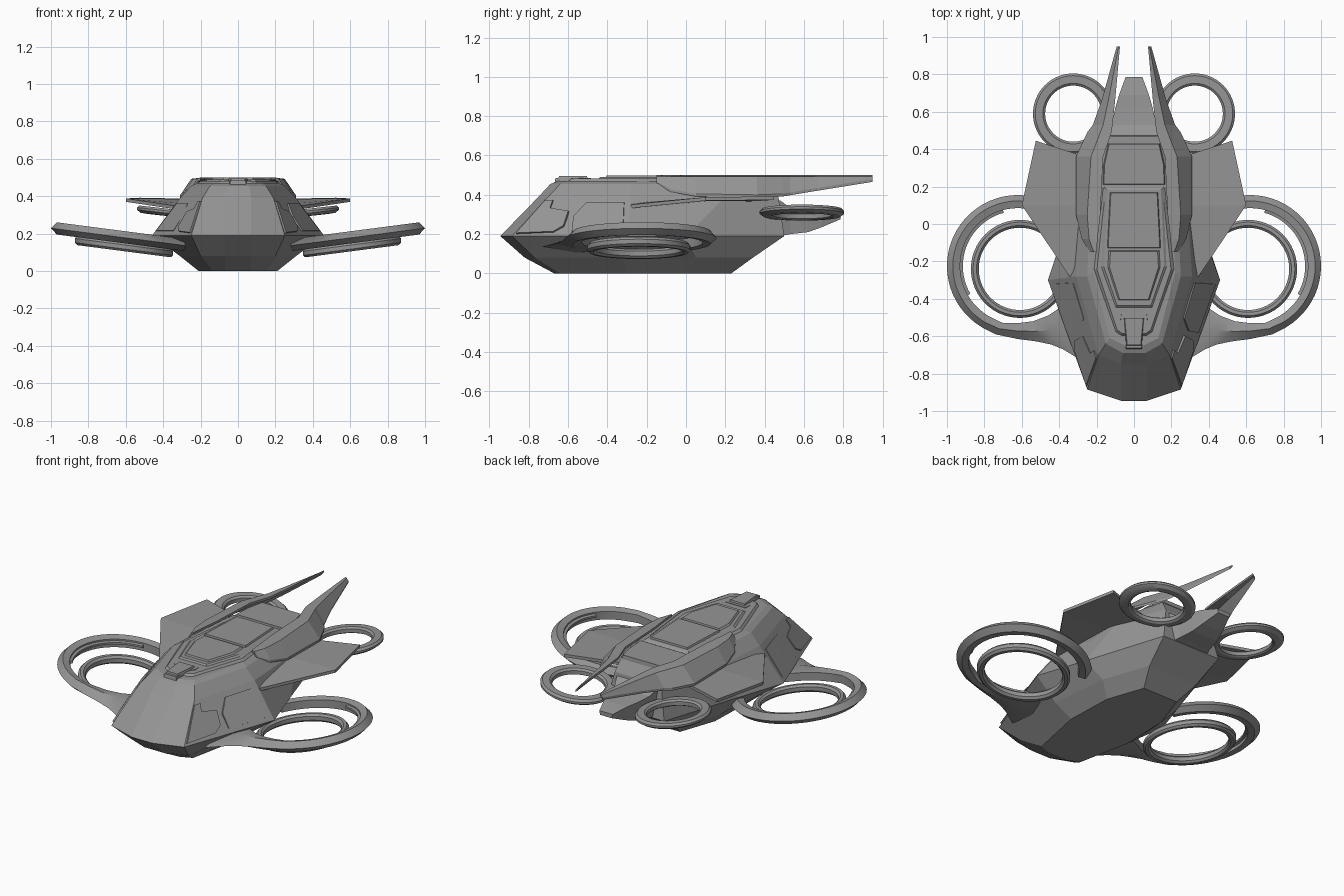
import bpy, bmesh
from math import sin, cos, radians, pi
from mathutils import Vector

cube = bpy.data.objects.get("Cube")
if cube:
    bpy.data.objects.remove(cube, do_unlink=True)

grey = bpy.data.materials.new("hull_grey")
grey.use_nodes = True
COLOUR = (0.3, 0.3, 0.3, 1)
grey.diffuse_color = COLOUR
grey.node_tree.nodes["Principled BSDF"].inputs["Base Color"].default_value = COLOUR


def loft(name, rings, closed=False, mirror=False, smooth=False):
    """Skin a list of equal closed cross-sections; cap the ends unless closed."""
    bm = bmesh.new()
    rows = [[bm.verts.new(p) for p in ring] for ring in rings]
    n = len(rows[0])
    pairs = list(zip(rows, rows[1:]))
    if closed:
        pairs.append((rows[-1], rows[0]))
    else:
        bm.faces.new(rows[0])
        bm.faces.new(rows[-1])
    for a, b in pairs:
        for i in range(n):
            j = (i + 1) % n
            bm.faces.new((a[i], a[j], b[j], b[i]))
    bmesh.ops.recalc_face_normals(bm, faces=bm.faces)
    mesh = bpy.data.meshes.new(name)
    bm.to_mesh(mesh)
    bm.free()
    obj = bpy.data.objects.new(name, mesh)
    bpy.context.collection.objects.link(obj)
    mesh.materials.append(grey)
    if mirror:
        mod = obj.modifiers.new("mirror", "MIRROR")
        mod.use_mirror_merge = False
    if smooth:
        bpy.ops.object.select_all(action="DESELECT")
        bpy.context.view_layer.objects.active = obj
        obj.select_set(True)
        bpy.ops.object.shade_smooth_by_angle(angle=radians(30))
    return obj


def outline(z, half):
    """Symmetric outline at height z from its left half, front to back."""
    return [(x, y, z) for x, y in half] + [(-x, y, z) for x, y in reversed(half)]


def slab(name, half, z0, z1, inset=0.9):
    """Raised roof panel with sloping edges."""
    cy = sum(p[1] for p in half) / len(half)
    top = [(x * inset, cy + (y - cy) * (1 + inset) / 2) for x, y in half]
    return loft(name, [outline(z0, half), outline(z1, top)])


def sheet(name, rows, thick):
    """Thin mirrored surface through rows of points."""
    down = Vector((0, 0, -thick))
    rings = [[Vector(p) for p in r] + [Vector(p) + down for p in reversed(r)] for r in rows]
    return loft(name, rings, mirror=True)


def hoop(name, centre, slope, profile, steps=64):
    """Ring with an (r, z) profile, rising outwards by slope."""
    cx, cy, cz = centre
    rings = []
    for i in range(steps):
        a = 2 * pi * i / steps
        rings.append([(cx + r * cos(a), cy + r * sin(a), cz + h + slope * r * cos(a))
                      for r, h in profile])
    return loft(name, rings, closed=True, mirror=True, smooth=True)


# Hull: stacked outlines from keel to roof
BELT = [(0.07, -0.945), (0.25, -0.885), (0.46, -0.30), (0.36, 0.0), (0.2, 0.5)]
DECK = [(0.07, -0.75), (0.19, -0.70), (0.31, -0.28), (0.28, 0.2), (0.16, 0.47)]
loft("hull", [
    outline(0.0, [(0.07, -0.67), (0.14, -0.64), (0.21, -0.3), (0.2, 0.0), (0.12, 0.23)]),
    outline(0.08, [(0.07, -0.82), (0.2, -0.77), (0.31, -0.32), (0.27, 0.05), (0.17, 0.34)]),
    outline(0.19, BELT),
    outline(0.39, DECK),
    outline(0.455, [(0.06, -0.69), (0.15, -0.64), (0.25, -0.28), (0.23, 0.15), (0.15, 0.43)]),
    outline(0.47, [(0.05, -0.65), (0.13, -0.61), (0.22, -0.26), (0.2, 0.15), (0.14, 0.42)]),
])

# Cheek panels laid on the side faces of the hull
corners = [Vector((*p, z)) for p, z in
           ((BELT[1], 0.19), (BELT[2], 0.19), (DECK[2], 0.39), (DECK[1], 0.39))]
a, b, c, d = corners
out = (b - a).cross(d - a).normalized()
if out.x < 0:
    out = -out


def plate(name, uv, thick=0.009):
    base = [a.lerp(b, u).lerp(d.lerp(c, u), v) for u, v in uv]
    loft(name, [[p - out * 0.01 for p in base], [p + out * thick for p in base]], mirror=True)


plate("cheek_panel", [(0.02, 0.06), (0.34, 0.1), (0.4, 0.25), (0.36, 0.62), (0.14, 0.7),
                      (0.1, 0.9), (0.01, 0.9)])
plate("side_panel", [(0.5, 0.12), (0.96, 0.12), (0.93, 0.85), (0.5, 0.85), (0.44, 0.5)], 0.005)

# Roof: frame, canopy panes, rear band and front hatch
slab("roof_frame", [(0.07, -0.6), (0.1, -0.58), (0.22, -0.24), (0.17, 0.2)], 0.465, 0.482)
slab("canopy_frame", [(0.1, -0.45), (0.18, -0.23), (0.16, 0.2)], 0.478, 0.49)
slab("canopy_front_pane", [(0.085, -0.41), (0.145, -0.23), (0.14, -0.14)], 0.485, 0.499)
slab("canopy_rear_pane", [(0.145, -0.13), (0.13, 0.17)], 0.485, 0.5, 0.95)
slab("rear_band", [(0.17, 0.21), (0.165, 0.32), (0.14, 0.43)], 0.46, 0.485, 0.95)
slab("hatch_base", [(0.045, -0.67), (0.05, -0.55), (0.08, -0.52), (0.075, -0.48)], 0.45, 0.485)
slab("hatch_cover", [(0.04, -0.65), (0.055, -0.5)], 0.48, 0.495)

# Tail wedge
loft("tail", [[(-w, y, t), (w, y, t), (w * 0.9, y, u), (-w * 0.9, y, u)] for y, w, t, u in (
    (0.4, 0.16, 0.39, 0.19), (0.48, 0.14, 0.37, 0.19), (0.53, 0.12, 0.335, 0.2),
    (0.62, 0.1, 0.325, 0.21), (0.69, 0.08, 0.32, 0.235), (0.785, 0.045, 0.3, 0.275))])

# Fins: rows of inner edge, shoulder and outer edge
fins = [(-0.15, 0.2, 0.215, 0.235, 0.465), (-0.08, 0.195, 0.24, 0.28, 0.43),
        (0.05, 0.18, 0.25, 0.31, 0.405), (0.36, 0.165, 0.23, 0.31, 0.4),
        (0.49, 0.12, 0.18, 0.25, 0.405), (0.53, 0.115, 0.165, 0.22, 0.412),
        (0.67, 0.1, 0.135, 0.17, 0.435), (0.95, 0.075, 0.082, 0.092, 0.48)]
sheet("fin", [[(i, y, 0.5), (s, y, 0.493), (o, y, z)] for y, i, s, o, z in fins], 0.014)

# Wings
sheet("wing", [[(0.24, -0.29, 0.355), (0.345, -0.28, 0.35)],
               [(0.22, 0.1, 0.385), (0.60, 0.1, 0.388)],
               [(0.2, 0.34, 0.385), (0.525, 0.445, 0.392)]], 0.018)

# Side ducts: circular arc blending into an arm at the nose
FX, FY, SLOPE = 0.62, -0.225, 0.13


def level(x):
    return 0.18 + SLOPE * (x - FX)


def duct_section(inner, outer, bevel):
    i, o = Vector(inner), Vector(outer)
    s = i.lerp(o, bevel)
    sides = [(i, 0.025), (s, 0.035), (o, 0.0), (s, -0.03), (i, -0.025)]
    return [(p.x, p.y, level(p.x) + h) for p, h in sides]


def polar(r, deg):
    return (FX + r * cos(radians(deg)), FY + r * sin(radians(deg)))


sections = [duct_section(polar(0.31, t), polar(0.38, t), 0.55) for t in range(150, -61, -6)]
sections += [duct_section(i, o, 0.5) for i, o in (
    ((0.70, -0.53), (0.74, -0.59)), ((0.62, -0.53), (0.62, -0.615)),
    ((0.54, -0.52), (0.52, -0.628)), ((0.46, -0.49), (0.44, -0.645)),
    ((0.40, -0.45), (0.38, -0.67)), ((0.30, -0.40), (0.28, -0.73)))]
loft("side_duct", sections, mirror=True, smooth=True)

# Ledge inside each duct
ledge = []
for t in range(75, -31, -5):
    ring = []
    for r, h in ((0.295, 0.0), (0.295, 0.012), (0.32, 0.018), (0.32, -0.01)):
        x, y = polar(r, t)
        ring.append((x, y, level(x) + h))
    ledge.append(ring)
loft("duct_ledge", ledge, mirror=True, smooth=True)

# Inner rings of the side ducts and the rear rings
hoop("side_ring", (0.61, -0.24, 0.13), SLOPE,
     [(0.22, -0.012), (0.22, 0.012), (0.232, 0.024), (0.25, 0.024),
      (0.262, 0.01), (0.262, -0.012), (0.25, -0.024), (0.232, -0.024)])
hoop("rear_ring", (0.325, 0.59, 0.31), 0.11,
     [(0.15, -0.015), (0.15, 0.008), (0.162, 0.018), (0.203, 0.018),
      (0.215, 0.006), (0.215, -0.006), (0.195, -0.02), (0.162, -0.022)])
